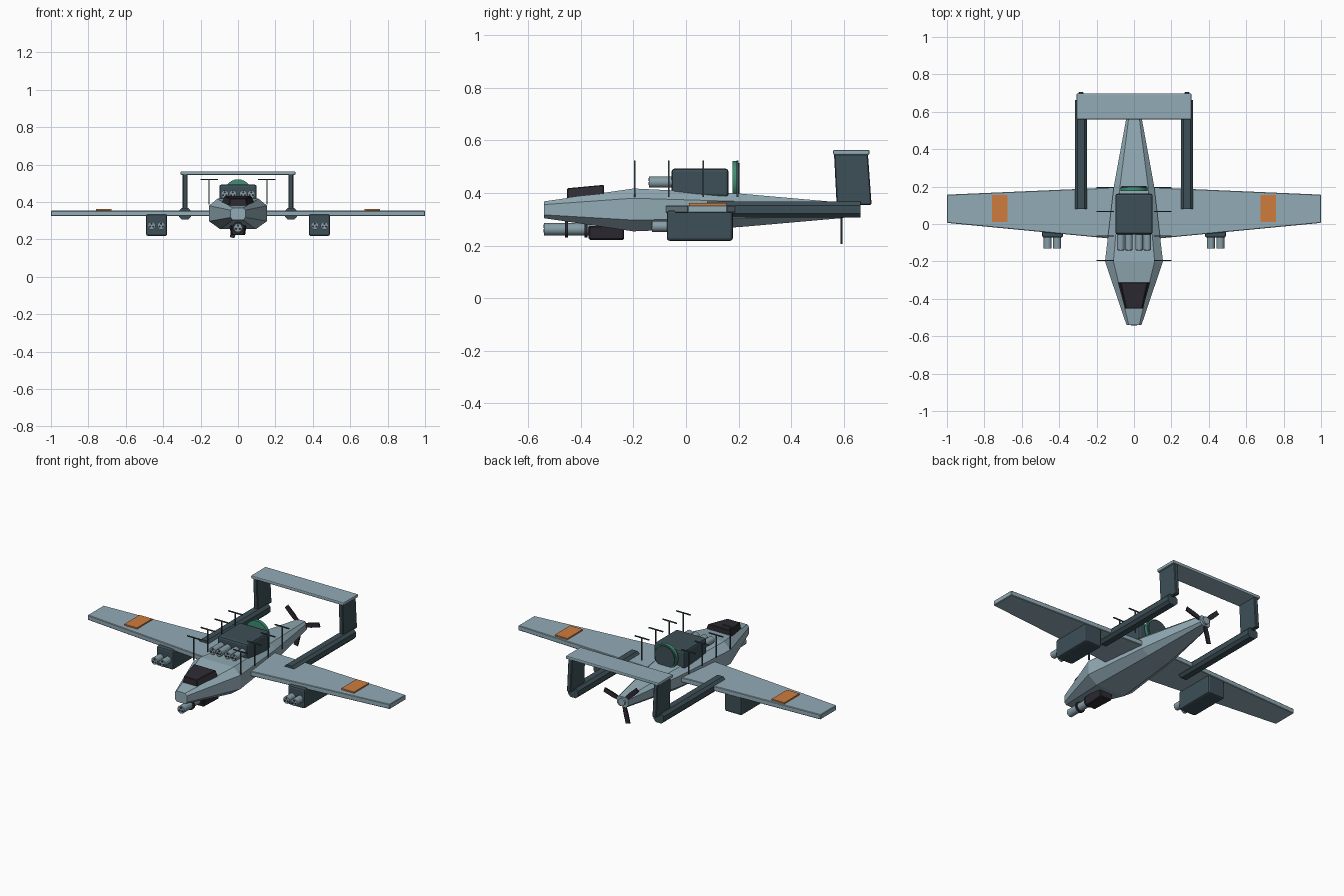
import bpy, bmesh, math
from mathutils import Matrix, Vector

if "Cube" in bpy.data.objects:
    bpy.data.objects.remove(bpy.data.objects["Cube"])


def material(name, rgb):
    m = bpy.data.materials.new(name)
    m.diffuse_color = (*rgb, 1)
    m.use_nodes = True
    m.node_tree.nodes["Principled BSDF"].inputs["Base Color"].default_value = m.diffuse_color
    return m


HULL = material("blue grey", (0.29, 0.41, 0.47))
DARK = material("dark slate", (0.047, 0.08, 0.095))
BLACK = material("charcoal", (0.026, 0.024, 0.032))
ORANGE = material("orange", (0.62, 0.20, 0.045))
GREEN = material("sea green", (0.05, 0.27, 0.17))
STEEL = material("steel", (0.24, 0.34, 0.39))


def finish(bm, name, mat, bevel=0.0, segments=2, smooth=False):
    bmesh.ops.recalc_face_normals(bm, faces=bm.faces)
    if bevel:
        bmesh.ops.bevel(bm, geom=bm.edges[:], offset=bevel, segments=segments,
                        profile=0.5, affect='EDGES')
    me = bpy.data.meshes.new(name)
    bm.to_mesh(me)
    bm.free()
    me.materials.append(mat)
    ob = bpy.data.objects.new(name, me)
    bpy.context.collection.objects.link(ob)
    if smooth:
        bpy.ops.object.select_all(action='DESELECT')
        ob.select_set(True)
        bpy.context.view_layer.objects.active = ob
        bpy.ops.object.shade_smooth_by_angle(angle=math.radians(35))
    return ob


def loft(name, rings, mat, **kw):
    """Skin a closed solid through rings that have equal point counts."""
    bm = bmesh.new()
    loops = [[bm.verts.new(p) for p in ring] for ring in rings]
    n = len(loops[0])
    for a, b in zip(loops, loops[1:]):
        for i in range(n):
            j = (i + 1) % n
            bm.faces.new((a[i], a[j], b[j], b[i]))
    bm.faces.new(loops[0])
    bm.faces.new(loops[-1])
    return finish(bm, name, mat, **kw)


def box(name, x, y, z, mat, **kw):
    rings = [[(x[0], v, z[0]), (x[1], v, z[0]), (x[1], v, z[1]), (x[0], v, z[1])] for v in y]
    return loft(name, rings, mat, **kw)


def tube(name, x, z, y0, y1, r, mat, sides=16):
    """Cylinder that runs along y."""
    bm = bmesh.new()
    place = Matrix.Translation((x, (y0 + y1) / 2, z)) @ Matrix.Rotation(math.pi / 2, 4, 'X')
    bmesh.ops.create_cone(bm, cap_ends=True, segments=sides, radius1=r, radius2=r,
                          depth=y1 - y0, matrix=place)
    return finish(bm, name, mat, smooth=True)


def barrel(name, x, z, y0, y1, r):
    """Launch tube with three dark bores in its muzzle."""
    tube(name, x, z, y0, y1, r, STEEL)
    for k in range(3):
        a = math.radians(90 + 120 * k)
        tube(name + "_bore", x + r * 0.5 * math.cos(a), z + r * 0.5 * math.sin(a),
             y0 - 0.002, y0 + 0.004, r * 0.28, BLACK, 8)


def section(y, wide, top, bottom, z0, z1, z2, z3):
    """Eight-sided fuselage ring, from the belly up."""
    right = [(bottom, z0), (wide, z1), (wide, z2), (top, z3)]
    return [(x, y, z) for x, z in right] + [(-x, y, z) for x, z in reversed(right)]


# Fuselage
loft("fuselage", [
    section(-0.54, 0.040, 0.028, 0.028, 0.304, 0.317, 0.356, 0.368),
    section(-0.20, 0.155, 0.110, 0.095, 0.254, 0.297, 0.380, 0.417),
    section(0.20, 0.108, 0.075, 0.068, 0.270, 0.303, 0.368, 0.398),
    section(0.60, 0.035, 0.024, 0.024, 0.305, 0.317, 0.352, 0.363)], HULL)

# Wing, tip to tip
loft("wing", [[(x, a, 0.324), (x, b, 0.324), (x, b, 0.353), (x, a, 0.353)]
              for x, a, b in ((-1, 0.006, 0.157), (0, -0.09, 0.20), (1, 0.006, 0.157))],
     HULL, bevel=0.003, segments=1)

# Canopy
loft("canopy", [
    [(-0.050, -0.452, 0.375), (0.050, -0.452, 0.375), (0.042, -0.452, 0.418), (-0.042, -0.452, 0.418)],
    [(-0.088, -0.312, 0.395), (0.088, -0.312, 0.395), (0.072, -0.312, 0.431), (-0.072, -0.312, 0.431)]],
    BLACK, bevel=0.003, segments=1)

# Chin gun
loft("chin_mount", [
    [(-w, y, 0.222), (w, y, 0.222), (w + 0.008, y, 0.275), (-w - 0.008, y, 0.275)]
    for y, w in ((-0.37, 0.032), (-0.235, 0.038))], BLACK, bevel=0.004, segments=1)
barrel("chin_gun", 0, 0.262, -0.54, -0.36, 0.023)
for y in (-0.455, -0.38):
    tube("gun_band", 0, 0.262, y - 0.006, y + 0.006, 0.031, BLACK)

# Dorsal pod with launch tubes
box("dorsal_pod", (-0.10, 0.10), (-0.055, 0.162), (0.385, 0.493), DARK, bevel=0.012)
for s in (-1, 1):
    for x in (0.028, 0.071):
        barrel("dorsal_tube", s * x, 0.441, -0.14, -0.04, 0.021)

# Round sensor dish behind the pod
tube("dish", 0, 0.448, 0.176, 0.196, 0.073, GREEN, 24)
tube("dish_back", 0, 0.448, 0.196, 0.203, 0.066, DARK, 24)

for s in (-1, 1):
    # Underwing pods
    box("wing_pod", (s * 0.435 - 0.056, s * 0.435 + 0.056), (-0.073, 0.178),
        (0.218, 0.334), DARK, bevel=0.010)
    for x in (0.411, 0.462):
        barrel("pod_tube", s * x, 0.273, -0.13, -0.06, 0.021)

    # Wing marking panels
    box("wing_panel", (s * 0.718 - 0.042, s * 0.718 + 0.042), (0.011, 0.155),
        (0.353, 0.361), ORANGE)

    # Tail booms, eight-sided
    cx = s * 0.283
    outline = [(-0.018, -0.030), (0.018, -0.030), (0.033, -0.015), (0.033, 0.015),
               (0.018, 0.030), (-0.018, 0.030), (-0.033, 0.015), (-0.033, -0.015)]
    loft("tail_boom", [[(cx + x, y, 0.337 + z) for x, z in outline] for y in (0.08, 0.663)], DARK)

    # Tail fins
    loft("tail_fin", [[(cx - 0.013, a, z), (cx + 0.013, a, z), (cx + 0.013, b, z), (cx - 0.013, b, z)]
                      for z, a, b in ((0.355, 0.573, 0.706), (0.55, 0.563, 0.692))],
         DARK, bevel=0.004, segments=1)

    # T-shaped aerials
    for y in (-0.195, -0.065, 0.066, 0.196):
        box("aerial_post", (s * 0.155 - 0.003, s * 0.155 + 0.003), (y - 0.003, y + 0.003),
            (0.385, 0.522), DARK)
        box("aerial_bar", (s * 0.153 - 0.047, s * 0.153 + 0.047), (y - 0.003, y + 0.003),
            (0.517, 0.523), DARK)

# Tailplane joining the fins
box("tailplane", (-0.307, 0.307), (0.56, 0.698), (0.545, 0.564), HULL, bevel=0.005)

# Pusher propeller
tube("propeller_hub", 0, 0.335, 0.575, 0.612, 0.022, HULL, 12)
for angle in (-104, 16, 136):
    turn = Matrix.Translation((0, 0.592, 0.335)) @ Matrix.Rotation(-math.radians(angle), 4, 'Y')
    loft("propeller_blade", [[turn @ Vector(p) for p in (
        (r, -0.004, -w), (r, 0.004, -w), (r, 0.004, w), (r, -0.004, w))]
        for r, w in ((0.01, 0.009), (0.07, 0.014), (0.13, 0.013))], BLACK)
